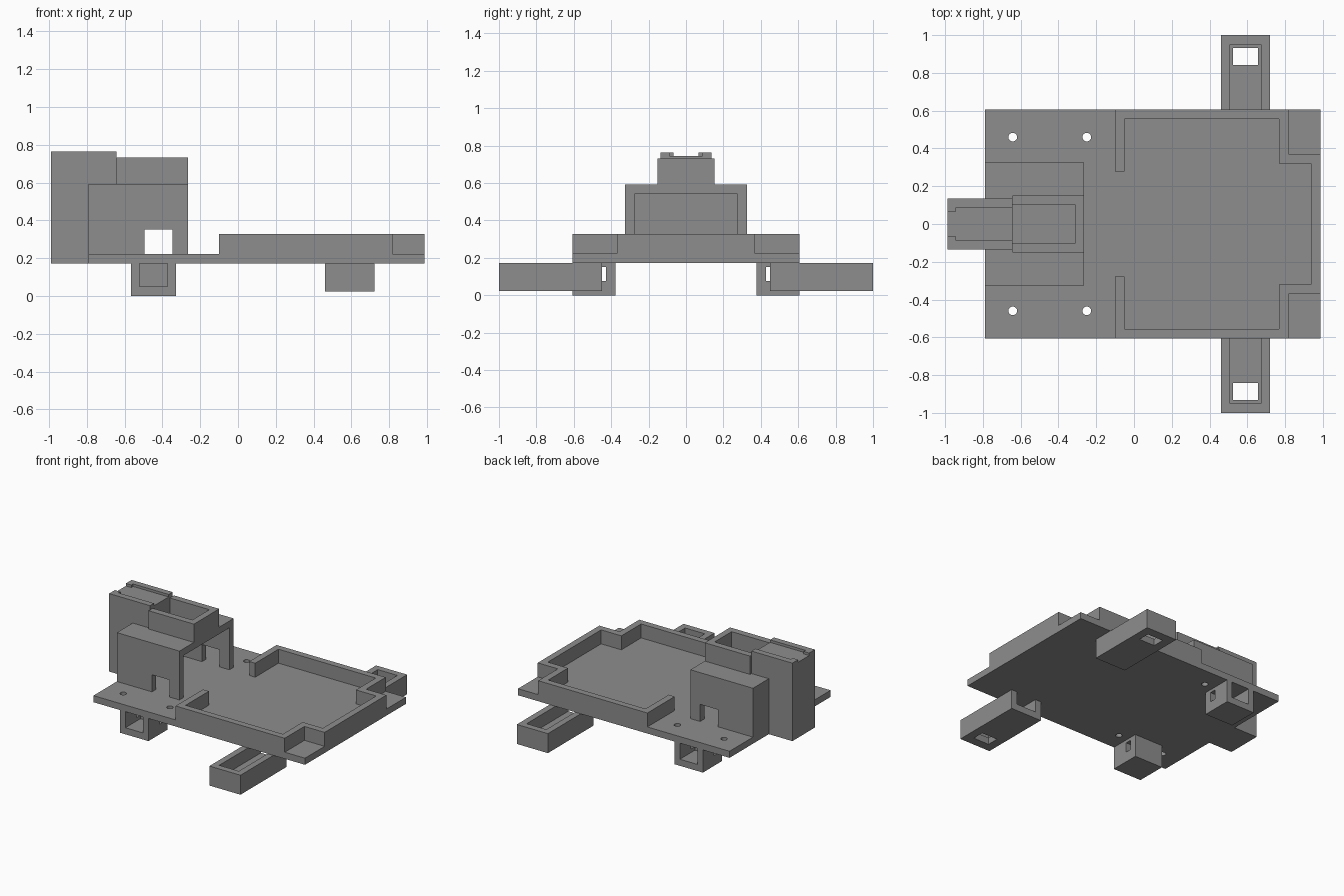
import bpy, bmesh, math
from mathutils import Vector

if "Cube" in bpy.data.objects:
    bpy.data.objects.remove(bpy.data.objects["Cube"])

grey = bpy.data.materials.new("mid grey")
grey.diffuse_color = (0.27, 0.27, 0.27, 1)
grey.use_nodes = True
grey.node_tree.nodes["Principled BSDF"].inputs["Base Color"].default_value = grey.diffuse_color


def prism(name, points, lo, hi, axis="z"):
    """Extrude a flat outline between lo and hi along z (xy outline) or y (xz outline)."""
    bm = bmesh.new()
    place = (lambda a, b: (a, b, lo)) if axis == "z" else (lambda a, b: (a, lo, b))
    face = bm.faces.new([bm.verts.new(place(a, b)) for a, b in points])
    ext = bmesh.ops.extrude_face_region(bm, geom=[face])
    move = Vector((0, 0, hi - lo)) if axis == "z" else Vector((0, hi - lo, 0))
    bmesh.ops.translate(bm, vec=move, verts=[v for v in ext["geom"] if isinstance(v, bmesh.types.BMVert)])
    bmesh.ops.recalc_face_normals(bm, faces=bm.faces)
    mesh = bpy.data.meshes.new(name)
    bm.to_mesh(mesh)
    bm.free()
    mesh.materials.append(grey)
    obj = bpy.data.objects.new(name, mesh)
    bpy.context.collection.objects.link(obj)
    return obj


def box(name, x, y, z):
    return prism(name, [(x[0], y[0]), (x[1], y[0]), (x[1], y[1]), (x[0], y[1])], *z)


def cut(obj, *cutters):
    for c in cutters:
        mod = obj.modifiers.new("cut", "BOOLEAN")
        mod.operation, mod.solver, mod.object = "DIFFERENCE", "EXACT", c
        c.hide_render = True
        c.hide_set(True)


def span(side, a, b):
    """Range a..b on the +y side, or its mirror on the -y side."""
    return (a, b) if side > 0 else (-b, -a)


# Base plate with four screw holes
BOT, TOP = 0.172, 0.222
plate = box("base_plate", (-0.79, 0.987), (-0.606, 0.606), (BOT, TOP))
for cx in (-0.642, -0.25):
    for cy in (-0.46, 0.46):
        ring = [(cx + 0.023 * math.cos(i * math.tau / 32), cy + 0.023 * math.sin(i * math.tau / 32))
                for i in range(32)]
        cut(plate, prism("screw_hole_cutter", ring, 0.1, 0.3))

# Tray rim: a C-shaped wall stepped in at the two far corners
half = [(-0.10, 0.278), (-0.10, 0.606), (0.817, 0.606), (0.817, 0.370), (0.987, 0.370)]
inner = [(0.937, 0.320), (0.767, 0.320), (0.767, 0.557), (-0.05, 0.557), (-0.05, 0.278)]
flip = lambda pts: [(x, -y) for x, y in reversed(pts)]
prism("tray_rim", half + flip(half) + flip(inner) + inner, TOP, 0.328)

# Housing, open toward the tray, with a cable window in each side wall
housing = box("housing", (-0.79, -0.264), (-0.325, 0.325), (TOP, 0.593))
cut(housing,
    box("housing_cavity_cutter", (-0.74, -0.2), (-0.275, 0.275), (0.15, 0.541)),
    box("cable_window_cutter", (-0.495, -0.346), (-0.4, 0.4), (0.15, 0.352)))

# Open-topped pocket on the housing roof, three walls against the tower
prism("roof_pocket", [(-0.644, -0.152), (-0.264, -0.152), (-0.264, 0.152), (-0.644, 0.152),
                      (-0.644, 0.102), (-0.312, 0.102), (-0.312, -0.102), (-0.644, -0.102)], 0.593, 0.732)

# Tower, hooked over the housing, with a shallow rail channel on top
tower = prism("tower", [(-0.988, BOT), (-0.79, BOT), (-0.79, 0.593), (-0.644, 0.593),
                        (-0.644, 0.764), (-0.988, 0.764)], -0.135, 0.135, "y")
cut(tower, prism("rail_channel_cutter",
                 [(-1.1, -0.066), (-0.942, -0.066), (-0.942, -0.088), (-0.6, -0.088),
                  (-0.6, 0.088), (-0.942, 0.088), (-0.942, 0.066), (-1.1, 0.066)], 0.745, 0.85))

for side, tag in ((1, "back"), (-1, "front")):
    # Leg sockets: pocket open outward, narrow slot across
    leg = box(tag + "_leg", (-0.566, -0.328), span(side, 0.376, 0.606), (0, BOT))
    cut(leg,
        box(tag + "_leg_pocket_cutter", (-0.521, -0.373), span(side, 0.426, 0.7), (0.05, 0.3)),
        box(tag + "_leg_slot_cutter", (-0.7, -0.2), span(side, 0.427, 0.475), (0.077, 0.15)))
    # Side arms: trough with a through hole near the tip
    arm = box(tag + "_arm", (0.46, 0.721), span(side, 0.45, 1.0), (0.024, BOT))
    cut(arm,
        box(tag + "_arm_trough_cutter", (0.508, 0.673), span(side, 0.4, 0.951), (0.075, 0.3)),
        box(tag + "_arm_hole_cutter", (0.525, 0.657), span(side, 0.842, 0.932), (-0.1, 0.2)))
